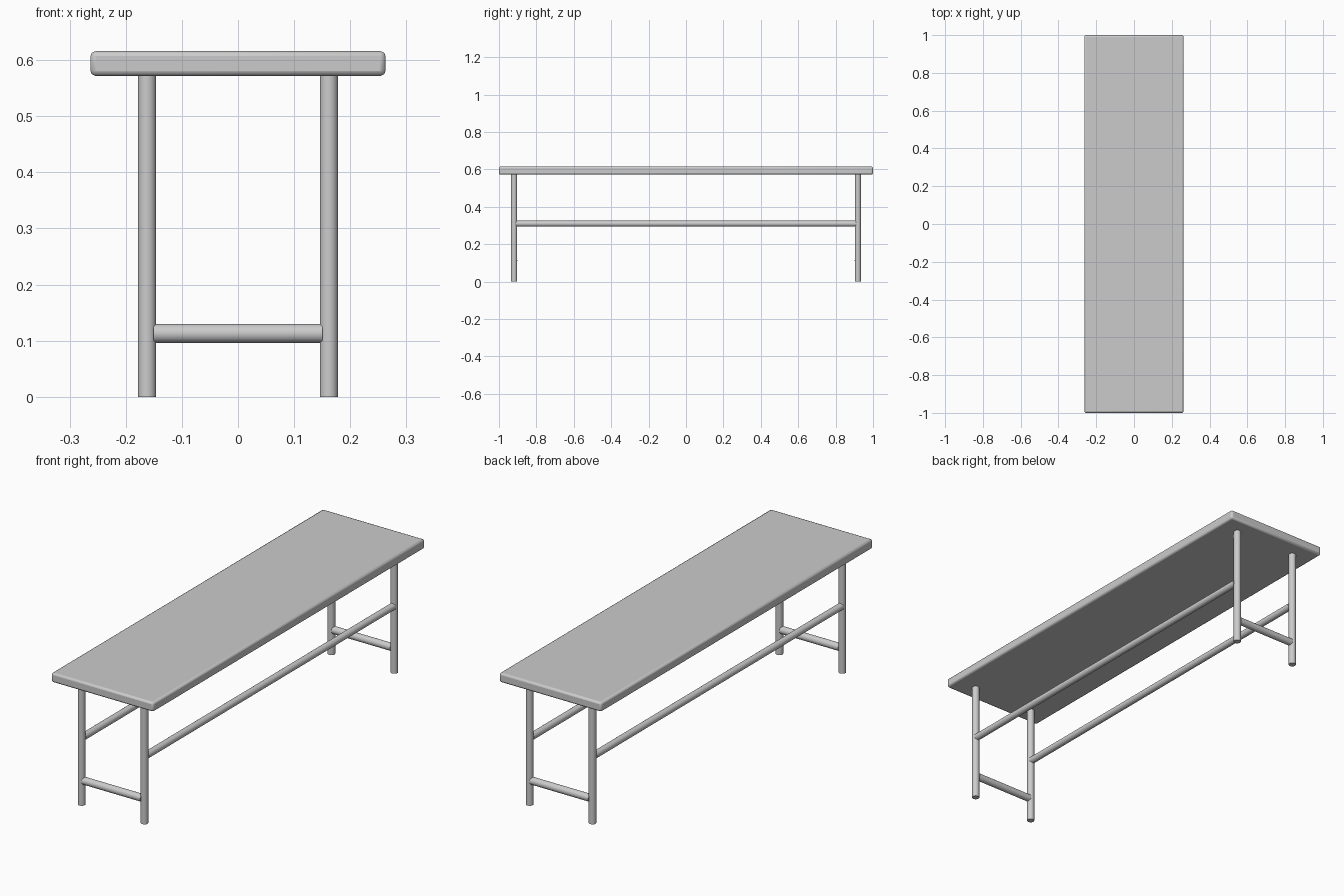
import bpy
from math import pi

if "Cube" in bpy.data.objects:
    bpy.data.objects.remove(bpy.data.objects["Cube"])

LEG_X, LEG_Y = 0.162, 0.919
TOP_Z0, TOP_Z1 = 0.572, 0.616


def finish(name, angle):
    ob = bpy.context.object
    ob.name = name
    bpy.ops.object.transform_apply(location=False, rotation=True, scale=True)
    bpy.ops.object.shade_smooth_by_angle(angle=angle)
    return ob


def tube(name, loc, length, radius, rot=(0, 0, 0)):
    bpy.ops.mesh.primitive_cylinder_add(vertices=24, radius=radius, depth=length,
                                        location=loc, rotation=rot)
    return finish(name, pi / 6)


# Bench top with chamfered edges
bpy.ops.mesh.primitive_cube_add(size=1, location=(0, 0, (TOP_Z0 + TOP_Z1) / 2))
top = bpy.context.object
top.scale = (0.526, 2.0, TOP_Z1 - TOP_Z0)
finish("bench_top", pi / 3)
bevel = top.modifiers.new("edge_chamfer", 'BEVEL')
bevel.width = 0.009
bevel.segments = 2
bevel.limit_method = 'ANGLE'

# Four legs, reaching just into the top
leg_h = TOP_Z0 + 0.004
for sy, end in ((-1, "front"), (1, "back")):
    for sx, side in ((-1, "left"), (1, "right")):
        tube(f"{end}_{side}_leg", (sx * LEG_X, sy * LEG_Y, leg_h / 2), leg_h, 0.0163)

    # Low cross bar at each end
    tube(f"{end}_cross_bar", (0, sy * LEG_Y, 0.113), 0.302, 0.017, (0, pi / 2, 0))

# Long side rails
for sx, side in ((-1, "left"), (1, "right")):
    tube(f"{side}_long_rail", (sx * LEG_X, 0, 0.31), 2 * LEG_Y - 0.02, 0.016, (pi / 2, 0, 0))
